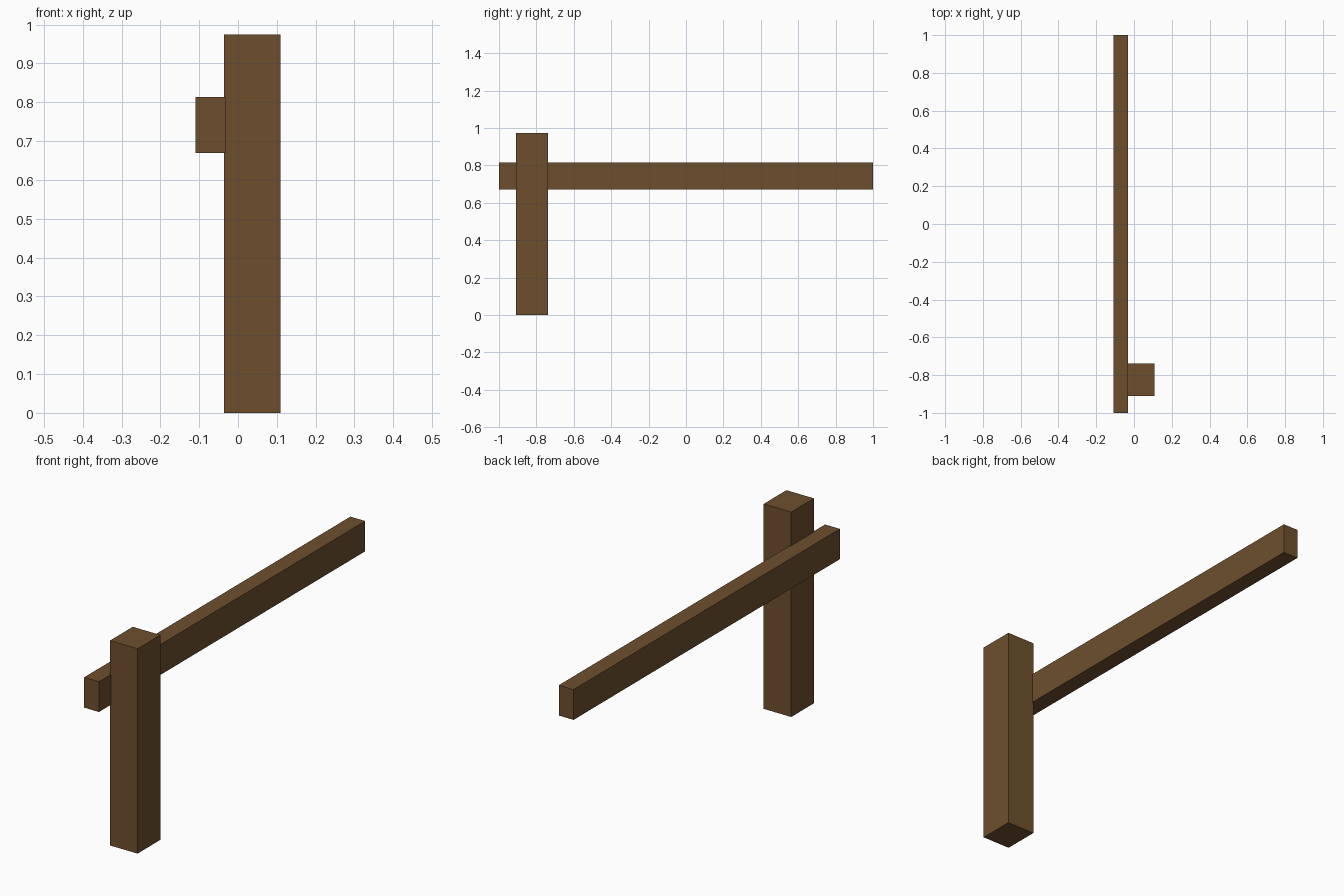
import bpy
from mathutils import Vector

cube = bpy.data.objects.get("Cube")
if cube:
    bpy.data.objects.remove(cube, do_unlink=True)

# Brown timber
wood = bpy.data.materials.new("brown_wood")
wood.use_nodes = True
colour = (0.155, 0.078, 0.026, 1.0)
wood.diffuse_color = colour
wood.node_tree.nodes["Principled BSDF"].inputs["Base Color"].default_value = colour


def beam(name, low, high):
    """Squared timber spanning two opposite corners."""
    low, high = Vector(low), Vector(high)
    bpy.ops.mesh.primitive_cube_add(size=1, location=(low + high) / 2)
    obj = bpy.context.object
    obj.name = obj.data.name = name
    obj.scale = high - low
    bpy.ops.object.transform_apply(location=False, rotation=False, scale=True)
    obj.data.materials.append(wood)
    return obj


# Upright post, with the long rail let slightly into its side
beam("fence_post", (-0.036, -0.91, 0), (0.109, -0.739, 0.974))
beam("fence_rail", (-0.109, -1, 0.67), (-0.031, 1, 0.814))
